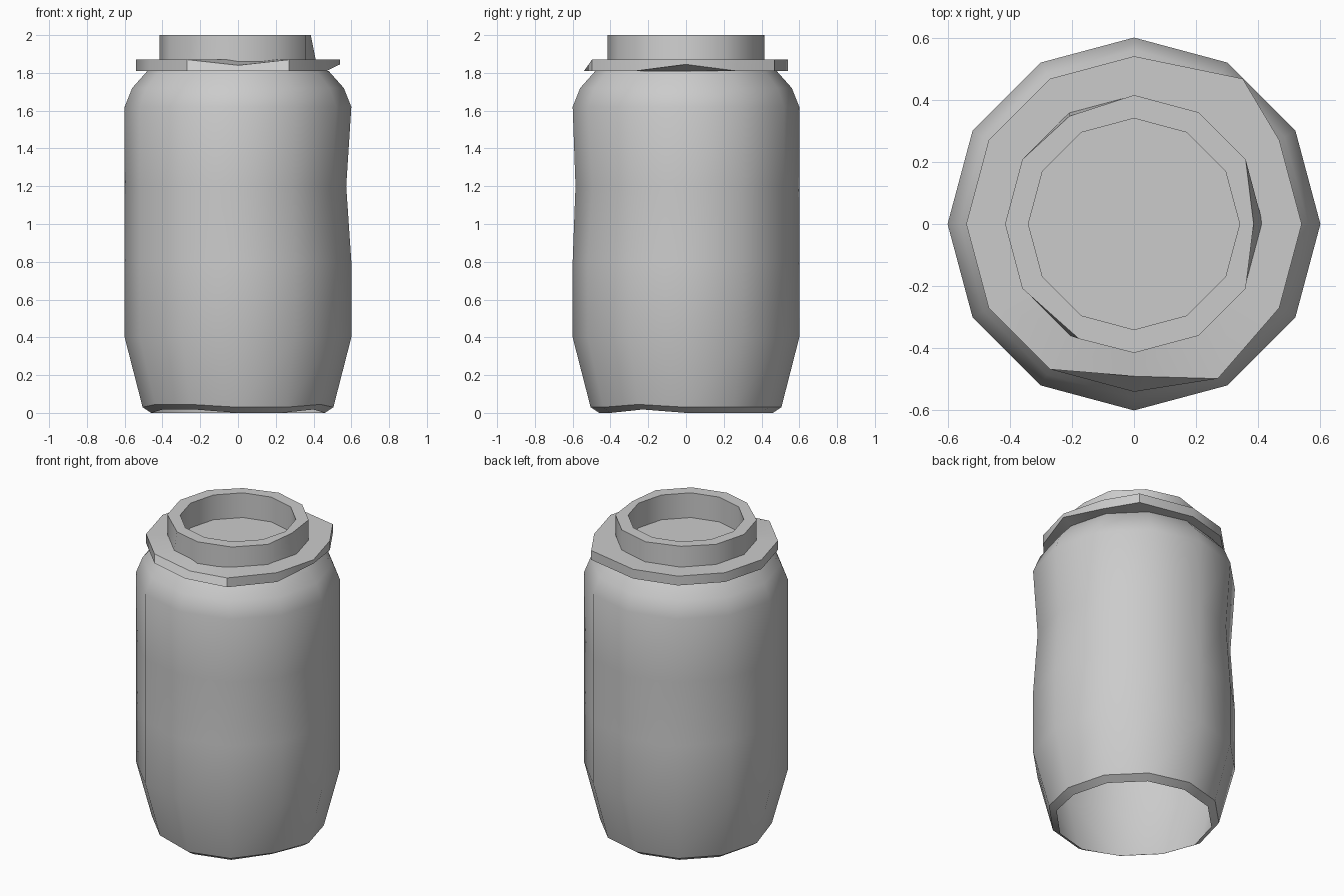
import bpy, bmesh, math

SIDES = 12
if "Cube" in bpy.data.objects:
    bpy.data.objects.remove(bpy.data.objects["Cube"], do_unlink=True)

grey = bpy.data.materials.new("plain_grey")
grey.use_nodes = True
colour = (0.6, 0.6, 0.6, 1)
grey.diffuse_color = colour
grey.node_tree.nodes["Principled BSDF"].inputs["Base Color"].default_value = colour


def lathe(name, profile, tweaks, cap_end=False):
    """Spin (radius, z) rows; tweaks map (row, degrees) to an (x, y, z) offset."""
    bm = bmesh.new()
    rows = []
    for r, (radius, z) in enumerate(profile):
        ring = []
        for i in range(SIDES):
            deg = i * 360 // SIDES
            a = math.radians(deg)
            dx, dy, dz = tweaks.get((r, deg), (0, 0, 0))
            ring.append(bm.verts.new((radius * math.cos(a) + dx,
                                      radius * math.sin(a) + dy, z + dz)))
        rows.append(ring)
    for low, high in zip(rows, rows[1:]):
        for i in range(SIDES):
            j = (i + 1) % SIDES
            bm.faces.new((low[i], low[j], high[j], high[i]))
    if cap_end:
        bm.faces.new(rows[-1])
    mesh = bpy.data.meshes.new(name)
    bm.to_mesh(mesh)
    bm.free()
    mesh.materials.append(grey)
    obj = bpy.data.objects.new(name, mesh)
    bpy.context.collection.objects.link(obj)
    bpy.ops.object.select_all(action="DESELECT")
    obj.select_set(True)
    bpy.context.view_layer.objects.active = obj
    bpy.ops.object.shade_smooth_by_angle(angle=math.radians(35))


# Hollow body, open below, with a slightly pinched waist and uneven lower lip
body_profile = [(0.46, 0), (0.505, 0.03), (0.6, 0.4), (0.6, 0.8), (0.6, 1.2),
                (0.6, 1.62), (0.56, 1.72), (0.48, 1.81)]
body_tweaks = {}
for deg in (0, 120, 150, 270, 300, 330):
    pinch = 0.015 if deg == 270 else 0.027
    a = math.radians(deg)
    body_tweaks[(4, deg)] = (-pinch * math.cos(a), -pinch * math.sin(a), 0)
for deg in (210, 240, 330):
    body_tweaks[(0, deg)] = (0, 0, 0.018)
    body_tweaks[(1, deg)] = (0, 0, 0.015)
lathe("body", body_profile, body_tweaks)

# Flat collar with a few dented corners
collar_tweaks = {(1, 0): (0, 0, 0.035), (2, 270): (0, 0.05, -0.03)}
for row in (1, 2):
    collar_tweaks[(row, 60)] = (0.08, 0, 0)
    collar_tweaks[(row, 300)] = (0, -0.03, 0)
lathe("collar", [(0.46, 1.81), (0.54, 1.81), (0.54, 1.87), (0.38, 1.87)], collar_tweaks)

# Neck ring with a recessed floor
neck_tweaks = {(1, 0): (-0.03, 0, 0), (1, 240): (0.03, -0.01, 0),
               (1, 120): (0, -0.012, 0)}
lathe("neck", [(0.415, 1.85), (0.415, 2.0), (0.34, 2.0), (0.34, 1.84)],
      neck_tweaks, cap_end=True)
